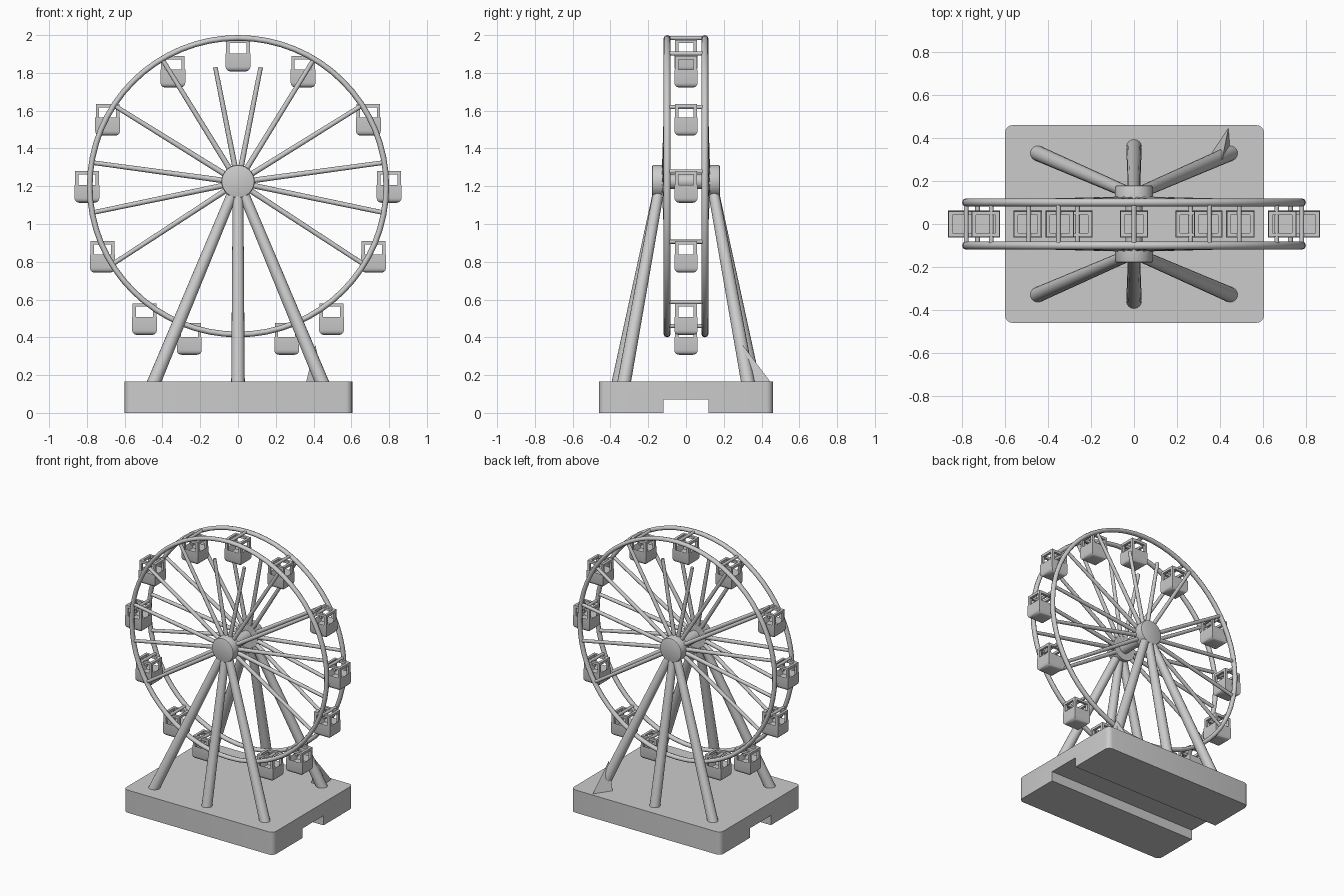
import bpy, bmesh, math
from mathutils import Vector, Matrix

if "Cube" in bpy.data.objects:
    bpy.data.objects.remove(bpy.data.objects["Cube"])

HUB = Vector((0, 0, 1.22))
AXIS_Z, RING_R, RING_Y = 1.2, 0.785, 0.1


def finish(bm, name, angle=40):
    bmesh.ops.recalc_face_normals(bm, faces=bm.faces)
    me = bpy.data.meshes.new(name)
    bm.to_mesh(me)
    bm.free()
    ob = bpy.data.objects.new(name, me)
    bpy.context.collection.objects.link(ob)
    bpy.ops.object.select_all(action='DESELECT')
    ob.select_set(True)
    bpy.context.view_layer.objects.active = ob
    bpy.ops.object.shade_smooth_by_angle(angle=math.radians(angle))
    return ob


def rod(bm, a, b, r1, r2=None, seg=10):
    a, b = Vector(a), Vector(b)
    d = b - a
    m = Matrix.Translation((a + b) / 2) @ d.to_track_quat('Z', 'Y').to_matrix().to_4x4()
    bmesh.ops.create_cone(bm, cap_ends=True, segments=seg, radius1=r1,
                          radius2=r1 if r2 is None else r2, depth=d.length, matrix=m)


def box(bm, c, s):
    m = Matrix.Translation(c) @ Matrix.Diagonal((*s, 1))
    return bmesh.ops.create_cube(bm, size=1, matrix=m)['verts']


# base: side profile with a channel underneath, extruded along x
bm = bmesh.new()
prof = [(-.46, 0), (-.12, 0), (-.12, .07), (.12, .07), (.12, 0), (.46, 0), (.46, .165), (-.46, .165)]
face = bm.faces.new([bm.verts.new((-.6, y, z)) for y, z in prof])
ext = bmesh.ops.extrude_face_region(bm, geom=[face])
bmesh.ops.translate(bm, vec=(1.205, 0, 0), verts=[v for v in ext['geom'] if isinstance(v, bmesh.types.BMVert)])
corners = [e for e in bm.edges if all(abs(v.co.y) > .45 for v in e.verts)
           and abs(e.verts[0].co.z - e.verts[1].co.z) > .1]
bmesh.ops.bevel(bm, geom=corners, offset=.035, segments=4, profile=.5, affect='EDGES')
finish(bm, "base")

# wheel rims
for side, name in ((-1, "front_rim"), (1, "back_rim")):
    bm = bmesh.new()
    n, k = 64, 8
    loops = []
    for i in range(n):
        a = 2 * math.pi * i / n
        loops.append([bm.verts.new(((RING_R + .015 * math.cos(t)) * math.cos(a),
                                    side * RING_Y + .018 * math.sin(t),
                                    AXIS_Z + (RING_R + .015 * math.cos(t)) * math.sin(a)))
                      for t in [2 * math.pi * j / k for j in range(k)]])
    for i in range(n):
        p, q = loops[i], loops[(i + 1) % n]
        for j in range(k):
            bm.faces.new((p[j], q[j], q[(j + 1) % k], p[(j + 1) % k]))
    finish(bm, name, 60)

# hubs, spokes and supporting legs on both sides
spoke_ends = [(.12, 1.83), (.4, 1.87), (.66, 1.63), (.77, 1.325), (.77, 1.06), (.66, .79)]
for side, tag in ((-1, "front"), (1, "back")):
    bm = bmesh.new()
    rod(bm, (0, side * .1, 1.225), (0, side * .18, 1.225), .088, seg=32)
    rim = [e for e in bm.edges if all(abs(v.co.y) > .17 for v in e.verts)]
    bmesh.ops.bevel(bm, geom=rim, offset=.01, segments=2, profile=.5, affect='EDGES')
    finish(bm, tag + "_hub")

    bm = bmesh.new()
    for x, z in spoke_ends:
        for s in (-1, 1):
            rod(bm, (0, side * .115, HUB.z), (s * x, side * .098, z), .015, .012)
    finish(bm, tag + "_spokes", 60)

    bm = bmesh.new()
    for x, y in ((-.45, .33), (0, .36), (.45, .33)):
        rod(bm, (x, side * y, .15), (x * .03, side * .14, 1.2), .036, .028, seg=16)
    finish(bm, tag + "_legs", 60)

# axle between the hubs
bm = bmesh.new()
rod(bm, (0, -.11, 1.225), (0, .11, 1.225), .04, seg=20)
finish(bm, "axle")

# gusset at the back right foot
bm = bmesh.new()
v = [bm.verts.new(c) for c in ((.41, .3, .36), (.44, .45, .16), (.36, .33, .16), (.45, .32, .16))]
for f in ((0, 1, 2), (0, 3, 1), (0, 2, 3), (1, 3, 2)):
    bm.faces.new([v[i] for i in f])
finish(bm, "foot_gusset", 10)

# cabin: hollow tub with rounded underside, plus an open post frame
bm = bmesh.new()
box(bm, (0, 0, -.12), (.132, .124, .095))
low = [e for e in bm.edges if all(p.co.z < -.15 for p in e.verts)]
bmesh.ops.bevel(bm, geom=low, offset=.025, segments=3, profile=.5, affect='EDGES')
bm.faces.ensure_lookup_table()
top = max(bm.faces, key=lambda f: f.calc_center_median().z)
bmesh.ops.inset_individual(bm, faces=[top], thickness=.018)
bmesh.ops.translate(bm, vec=(0, 0, -.04), verts=top.verts)
for s in (-1, 1):
    for t in (-1, 1):
        box(bm, (s * .054, t * .05, -.045), (.018, .018, .09))
    box(bm, (s * .054, 0, -.009), (.018, .118, .018))
    box(bm, (0, s * .05, -.009), (.126, .018, .018))
cabin = finish(bm, "cabin_1")

# hang the cabins (given by top centre) and tie the rims with cross bars
tops = [(0, 1.975)] + [(s * x, z) for x, z in
        ((.345, 1.89), (.69, 1.635), (.8, 1.28), (.718, .91), (.495, .58), (.258, .475)) for s in (-1, 1)]
bars = bmesh.new()
for i, (x, z) in enumerate(tops):
    ob = cabin if i == 0 else bpy.data.objects.new("cabin_%d" % (i + 1), cabin.data)
    if i:
        bpy.context.collection.objects.link(ob)
    ob.location = (x, 0, z)
    d = Vector((x, 0, z - AXIS_Z)).normalized() * RING_R
    d.z += AXIS_Z
    rod(bars, d + Vector((0, -RING_Y, 0)), d + Vector((0, RING_Y, 0)), .011, seg=8)
finish(bars, "rim_cross_bars", 60)
